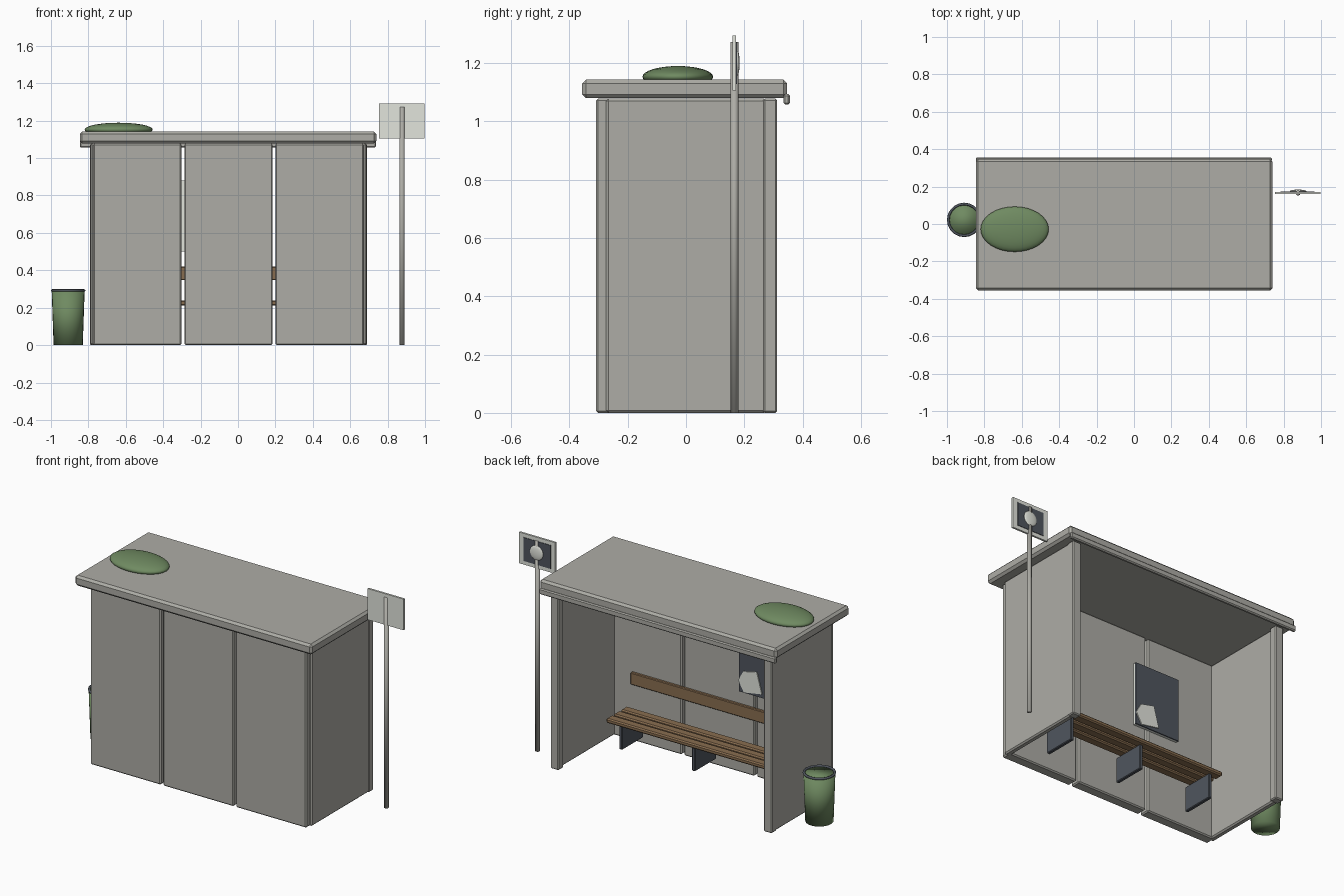
import bpy, bmesh, math

if "Cube" in bpy.data.objects:
    bpy.data.objects.remove(bpy.data.objects["Cube"])

def material(name, rgb):
    m = bpy.data.materials.new(name)
    m.diffuse_color = (*rgb, 1)
    m.use_nodes = True
    m.node_tree.nodes["Principled BSDF"].inputs["Base Color"].default_value = m.diffuse_color
    return m

CONCRETE = material("concrete grey", (0.42, 0.415, 0.38))
LIGHT = material("pale grey", (0.76, 0.78, 0.72))
DARK = material("slate grey", (0.08, 0.092, 0.112))
WOOD = material("brown wood", (0.25, 0.155, 0.08))
GREEN = material("moss green", (0.16, 0.255, 0.12))

def finish(name, bm, mat, smooth=None):
    bmesh.ops.recalc_face_normals(bm, faces=bm.faces)
    me = bpy.data.meshes.new(name)
    bm.to_mesh(me)
    bm.free()
    ob = bpy.data.objects.new(name, me)
    bpy.context.collection.objects.link(ob)
    me.materials.append(mat)
    if smooth is not None:
        bpy.ops.object.select_all(action='DESELECT')
        bpy.context.view_layer.objects.active = ob
        ob.select_set(True)
        bpy.ops.object.shade_smooth_by_angle(angle=math.radians(smooth))
    return ob

def box(name, x, y, z, mat, bevel=0.0):
    """Box from (min, max) ranges with an optional chamfer."""
    bm = bmesh.new()
    bmesh.ops.create_cube(bm, size=1)
    for v in bm.verts:
        v.co = [(r[0] + r[1]) / 2 + c * (r[1] - r[0]) for r, c in zip((x, y, z), v.co)]
    ob = finish(name, bm, mat)
    if bevel:
        mod = ob.modifiers.new("chamfer", 'BEVEL')
        mod.width, mod.segments = bevel, 1
    return ob

def cone(name, x, y, z, r1, r2, sides, mat, smooth):
    bm = bmesh.new()
    bmesh.ops.create_cone(bm, cap_ends=True, segments=sides, radius1=r1, radius2=r2, depth=z[1] - z[0])
    bmesh.ops.translate(bm, verts=bm.verts, vec=(x, y, (z[0] + z[1]) / 2))
    return finish(name, bm, mat, smooth)

def ellipsoid(name, centre, radii, mat):
    bm = bmesh.new()
    bmesh.ops.create_uvsphere(bm, u_segments=32, v_segments=16, radius=1)
    bmesh.ops.scale(bm, verts=bm.verts, vec=radii)
    bmesh.ops.translate(bm, verts=bm.verts, vec=centre)
    return finish(name, bm, mat, 180)

CX = -0.051  # middle of the shelter

# Shelter walls: three panels, two sides with end posts
for i in (-1, 0, 1):
    c = CX + i * 0.487
    box("wall_panel", (c - 0.236, c + 0.236), (-0.308, -0.243), (0, 1.077), CONCRETE, 0.007)
for s in (-1, 1):
    wall = sorted((CX + s * 0.70, CX + s * 0.737))
    post = sorted((CX + s * 0.685, CX + s * 0.741))
    box("side_wall", wall, (-0.274, 0.275), (0, 1.077), CONCRETE, 0.008)
    box("end_post", post, (0.264, 0.312), (0, 1.077), CONCRETE, 0.006)

# Roof, gutter and moss patch
box("roof", (-0.846, 0.74), (-0.356, 0.347), (1.079, 1.142), CONCRETE, 0.013)
box("gutter", (-0.846, 0.738), (0.334, 0.356), (1.057, 1.093), CONCRETE, 0.006)
ellipsoid("moss_patch", (-0.638, -0.028, 1.152), (0.182, 0.121, 0.037), GREEN)

# Bench: three seat slats, backrest and bracket plates
BC = CX + 0.008
for y in (-0.142, -0.072, -0.002):
    box("seat_slat", (BC - 0.56, BC + 0.56), (y - 0.028, y + 0.028), (0.211, 0.239), WOOD, 0.007)
box("backrest", (BC - 0.57, BC + 0.57), (-0.241, -0.22), (0.347, 0.42), WOOD, 0.004)
for i in (-1, 0, 1):
    c = CX + i * 0.487
    box("bench_support", (c - 0.011, c + 0.011), (-0.2, 0.002), (0.062, 0.213), DARK, 0.004)

# Notice board: pale backing, dark face and torn paper
box("notice_backing", (-0.5, -0.2), (-0.243, -0.229), (0.5, 0.88), LIGHT)
box("notice_face", (-0.5, -0.2), (-0.229, -0.221), (0.5, 0.88), DARK)
bm = bmesh.new()
outline = [(-0.198, 0.57), (-0.232, 0.63), (-0.322, 0.65), (-0.356, 0.525), (-0.236, 0.505)]
sheet = bm.faces.new([bm.verts.new((x, -0.215, z)) for x, z in outline])
ext = bmesh.ops.extrude_face_region(bm, geom=[sheet])
bmesh.ops.translate(bm, verts=[v for v in ext["geom"] if isinstance(v, bmesh.types.BMVert)],
                    vec=(0, -0.006, 0))
finish("torn_paper", bm, LIGHT)

# Stop sign post: pole, plate, dark inner panel, round emblem
cone("sign_pole", 0.877, 0.166, (0, 1.272), 0.0135, 0.0135, 16, CONCRETE, 180)
box("sign_plate", (0.755, 0.996), (0.16, 0.172), (1.105, 1.293), LIGHT)
box("sign_panel", (0.784, 0.966), (0.171, 0.175), (1.128, 1.27), DARK)
ellipsoid("sign_emblem", (0.877, 0.175, 1.2), (0.044, 0.009, 0.044), LIGHT)

# Litter bin with dark rim
BX, BY = -0.908, 0.022
cone("bin_body", BX, BY, (0, 0.288), 0.078, 0.088, 24, GREEN, 180)
bpy.ops.mesh.primitive_torus_add(location=(BX, BY, 0.292), major_radius=0.085, minor_radius=0.007,
                                 major_segments=20, minor_segments=8)
rim = bpy.context.object
rim.name = "bin_rim"
rim.data.materials.append(DARK)
bpy.ops.object.shade_smooth_by_angle(angle=math.radians(60))
